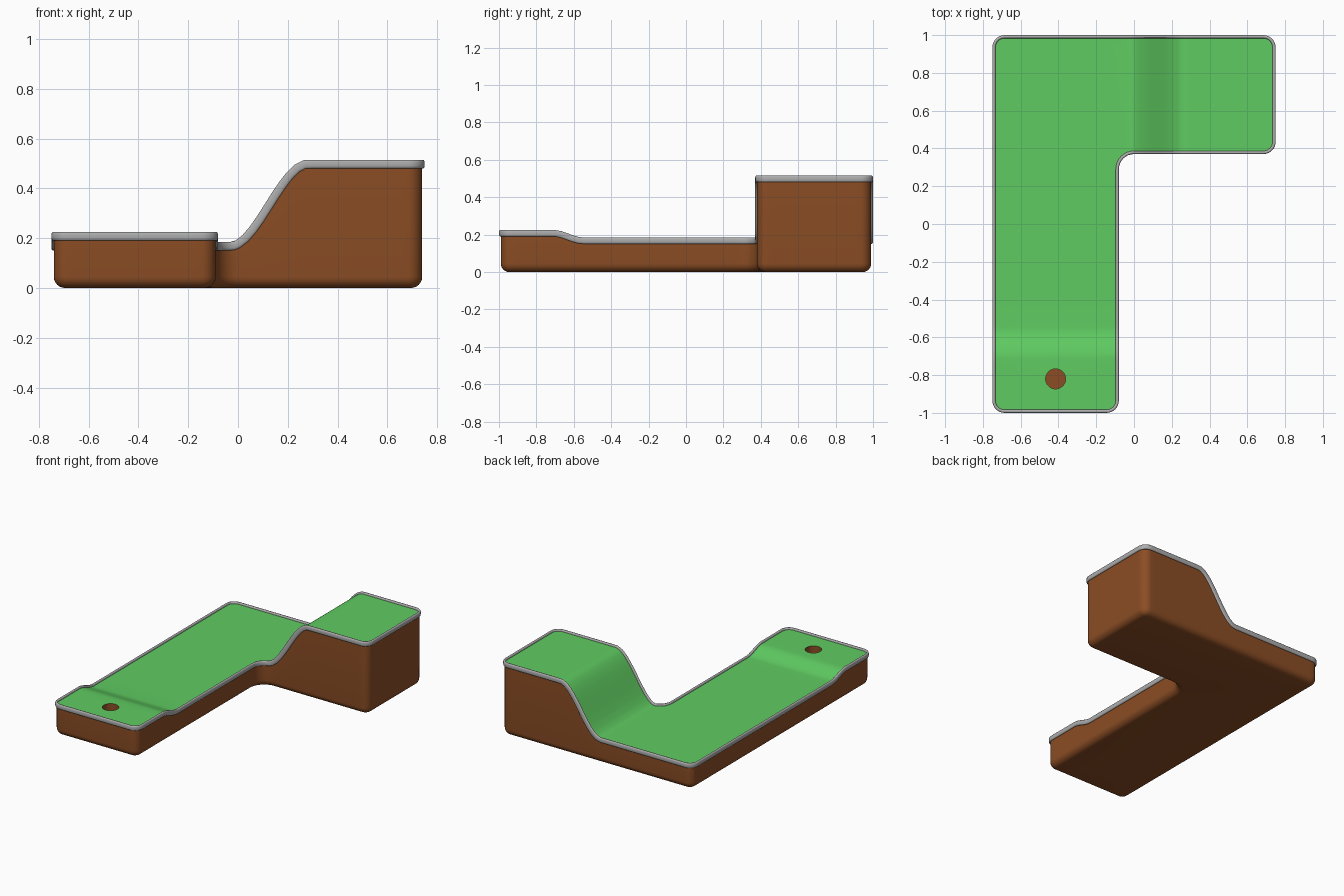
import bpy, bmesh
from math import sin, cos, pi, radians, ceil, copysign
from mathutils import Vector

if "Cube" in bpy.data.objects:
    bpy.data.objects.remove(bpy.data.objects["Cube"])


def material(name, rgb):
    m = bpy.data.materials.new(name)
    m.diffuse_color = (*rgb, 1)
    m.use_nodes = True
    m.node_tree.nodes["Principled BSDF"].inputs["Base Color"].default_value = m.diffuse_color
    return m


BROWN = material("brown", (0.26, 0.075, 0.018))
GREEN = material("green", (0.115, 0.60, 0.12))
GREY = material("grey", (0.42, 0.42, 0.42))

# Corner arcs of the L outline: centre x, centre y, radius, start and end angle
R, RI = 0.065, 0.08
CORNERS = [(-.75 + R, -1 + R, R, 180, 270), (-.08 - R, -1 + R, R, 270, 360),
           (-.08 + RI, .37 - RI, RI, 180, 90), (.75 - R, .37 + R, R, -90, 0),
           (.75 - R, 1 - R, R, 0, 90), (-.75 + R, 1 - R, R, 90, 180)]
HOLE, HOLE_R = (-.415, -.82), .053


def smooth(a, b, v):
    t = max(0, min(1, (v - a) / (b - a)))
    return t * t * (3 - 2 * t)


def height(x, y):
    return .168 + .33 * smooth(-.03, .28, x) + .04 * (1 - smooth(-.71, -.55, y))


def lift(x, y, d):
    # point at distance d along the normal of the playing surface
    e = .002
    gx = (height(x + e, y) - height(x - e, y)) / (2 * e)
    gy = (height(x, y + e) - height(x, y - e)) / (2 * e)
    return Vector((x, y, height(x, y))) + Vector((-gx, -gy, 1)).normalized() * d


def outline(inset):
    arcs = []
    for cx, cy, r, a0, a1 in CORNERS:
        r += inset if a1 < a0 else -inset
        angs = [radians(a0 + (a1 - a0) * i / 8) for i in range(9)]
        arcs.append([Vector((cx + r * cos(a), cy + r * sin(a))) for a in angs])
    pts = []
    for arc, nxt in zip(arcs, arcs[1:] + arcs[:1]):
        pts += arc
        n = ceil(round((nxt[0] - arc[-1]).length / .03, 3))
        pts += [arc[-1].lerp(nxt[0], i / n) for i in range(1, n)]
    return pts


def bridge(bm, a, b):
    n = len(a)
    for i in range(n):
        bm.faces.new((a[i], a[(i + 1) % n], b[(i + 1) % n], b[i]))


def finish(bm, name, mat, angle=40):
    bmesh.ops.recalc_face_normals(bm, faces=bm.faces)
    me = bpy.data.meshes.new(name)
    bm.to_mesh(me)
    bm.free()
    me.materials.append(mat)
    ob = bpy.data.objects.new(name, me)
    bpy.context.collection.objects.link(ob)
    bpy.ops.object.select_all(action='DESELECT')
    ob.select_set(True)
    bpy.context.view_layer.objects.active = ob
    bpy.ops.object.shade_smooth_by_angle(angle=radians(angle))
    return ob


# Base: walls with a rounded bottom edge
bm = bmesh.new()
B = .045
loops = [[bm.verts.new((p.x, p.y, height(p.x, p.y))) for p in outline(.01)]]
for i in range(7):
    a = pi / 2 * i / 6
    loops.append([bm.verts.new((p.x, p.y, B - B * sin(a)))
                  for p in outline(.01 + B * (1 - cos(a)))])
for a, b in zip(loops, loops[1:]):
    bridge(bm, a, b)
bm.faces.new(loops[-1])
finish(bm, "base", BROWN)

# Rim: rounded section swept round the outline, following the ramps
bm = bmesh.new()
loops = []
for i in range(12):
    a = 2 * pi * (i + .5) / 12
    u = copysign(abs(cos(a)) ** .7, cos(a)) * .0085
    v = copysign(abs(sin(a)) ** .7, sin(a)) * .0175
    loops.append([bm.verts.new(lift(p.x, p.y, v)) for p in outline(.0085 + u)])
for a, b in zip(loops, loops[1:] + loops[:1]):
    bridge(bm, a, b)
finish(bm, "rim", GREY, 60)

# Turf: flat fill with a hole, sliced and raised onto the ramps
bm = bmesh.new()
circle = [Vector((HOLE[0] + HOLE_R * cos(2 * pi * i / 32),
                  HOLE[1] + HOLE_R * sin(2 * pi * i / 32))) for i in range(32)]
edges = []
for ring in (outline(.01), circle):
    vs = [bm.verts.new((p.x, p.y, 0)) for p in ring]
    edges += [bm.edges.new((vs[i - 1], vs[i])) for i in range(len(vs))]
bmesh.ops.triangle_fill(bm, edges=edges, use_beauty=True, normal=(0, 0, 1))
cuts = [((-.03 + .31 * i / 20, 0, 0), (1, 0, 0)) for i in range(21)]
cuts += [((0, -.71 + .16 * i / 10, 0), (0, 1, 0)) for i in range(11)]
for co, no in cuts:
    bmesh.ops.bisect_plane(bm, geom=bm.verts[:] + bm.edges[:] + bm.faces[:],
                           plane_co=co, plane_no=no, dist=1e-5)
for v in bm.verts:
    v.co = lift(v.co.x, v.co.y, .005)
turf = finish(bm, "turf", GREEN)
if sum(p.normal.z for p in turf.data.polygons) < 0:
    turf.data.flip_normals()

# Hole cup: open cylinder sunk below the turf
bm = bmesh.new()
top = height(*HOLE) + .005
rings = [[bm.verts.new((p.x, p.y, z)) for p in circle] for z in (top, top - .09)]
bridge(bm, *rings)
bm.faces.new(rings[1])
cup = finish(bm, "hole_cup", BROWN)
if cup.data.polygons[-1].normal.z < 0:
    cup.data.flip_normals()
